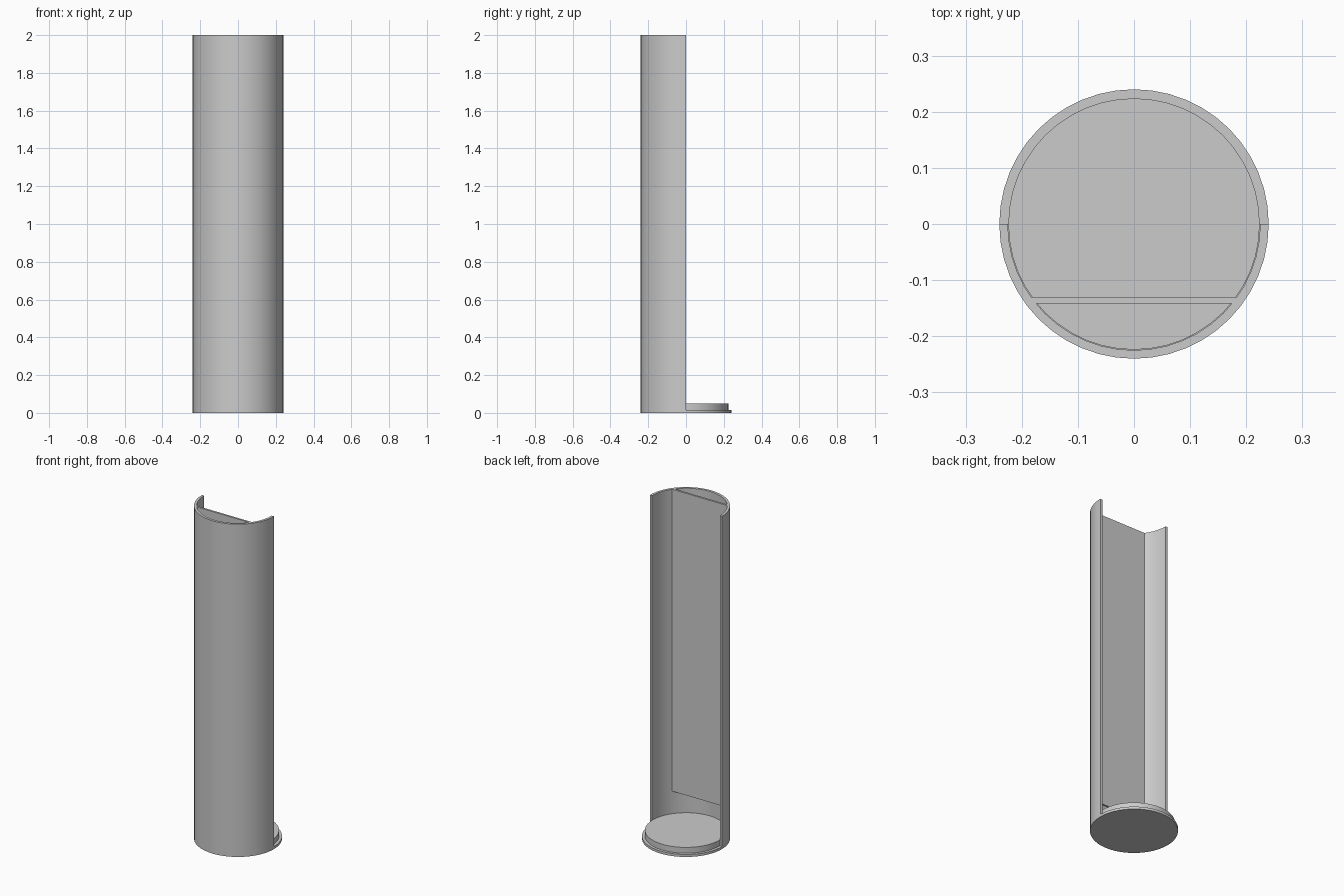
import bpy, bmesh, math

default = bpy.data.objects.get("Cube")
if default:
    bpy.data.objects.remove(default, do_unlink=True)

OUTER, INNER, HEIGHT = 0.24, 0.225, 2.0
FLANGE_TOP, PLUG_TOP = 0.015, 0.05
SEGMENTS = 48

grey = bpy.data.materials.new("plain_grey")
grey.use_nodes = True
grey.diffuse_color = (0.6, 0.6, 0.6, 1)
grey.node_tree.nodes["Principled BSDF"].inputs["Base Color"].default_value = (0.6, 0.6, 0.6, 1)


def arc(radius, start, end, steps):
    """Points on a circle between two angles, both ends included."""
    return [(radius * math.cos(start + (end - start) * i / steps),
             radius * math.sin(start + (end - start) * i / steps))
            for i in range(steps + 1)]


def extrude_outline(name, outline, bottom, top):
    """Raise a flat outline into a closed solid."""
    bm = bmesh.new()
    face = bm.faces.new([bm.verts.new((x, y, bottom)) for x, y in outline])
    raised = bmesh.ops.extrude_face_region(bm, geom=[face])["geom"]
    verts = [v for v in raised if isinstance(v, bmesh.types.BMVert)]
    bmesh.ops.translate(bm, verts=verts, vec=(0, 0, top - bottom))
    bmesh.ops.recalc_face_normals(bm, faces=bm.faces)
    mesh = bpy.data.meshes.new(name)
    bm.to_mesh(mesh)
    bm.free()
    mesh.materials.append(grey)
    obj = bpy.data.objects.new(name, mesh)
    bpy.context.collection.objects.link(obj)
    bpy.ops.object.select_all(action="DESELECT")
    obj.select_set(True)
    bpy.context.view_layer.objects.active = obj
    bpy.ops.object.shade_smooth_by_angle(angle=math.radians(30))
    return obj


# Half tube, open at the back
half = SEGMENTS // 2
shell = arc(OUTER, math.pi, math.tau, half) + arc(INNER, math.tau, math.pi, half)
extrude_outline("half_tube", shell, 0, HEIGHT)

# Round base with a raised plug
extrude_outline("base_flange", arc(OUTER, 0, math.tau, SEGMENTS)[:-1], 0, FLANGE_TOP)
extrude_outline("base_plug", arc(INNER - 0.001, 0, math.tau, SEGMENTS)[:-1], FLANGE_TOP, PLUG_TOP)

# Upright divider whose ends meet the inside of the tube
back, front = -0.13, -0.142
back_half = math.sqrt(INNER ** 2 - back ** 2)
front_half = math.sqrt(INNER ** 2 - front ** 2)
extrude_outline("divider_panel",
                [(-back_half, back), (-front_half, front), (front_half, front), (back_half, back)],
                0.185, HEIGHT)
